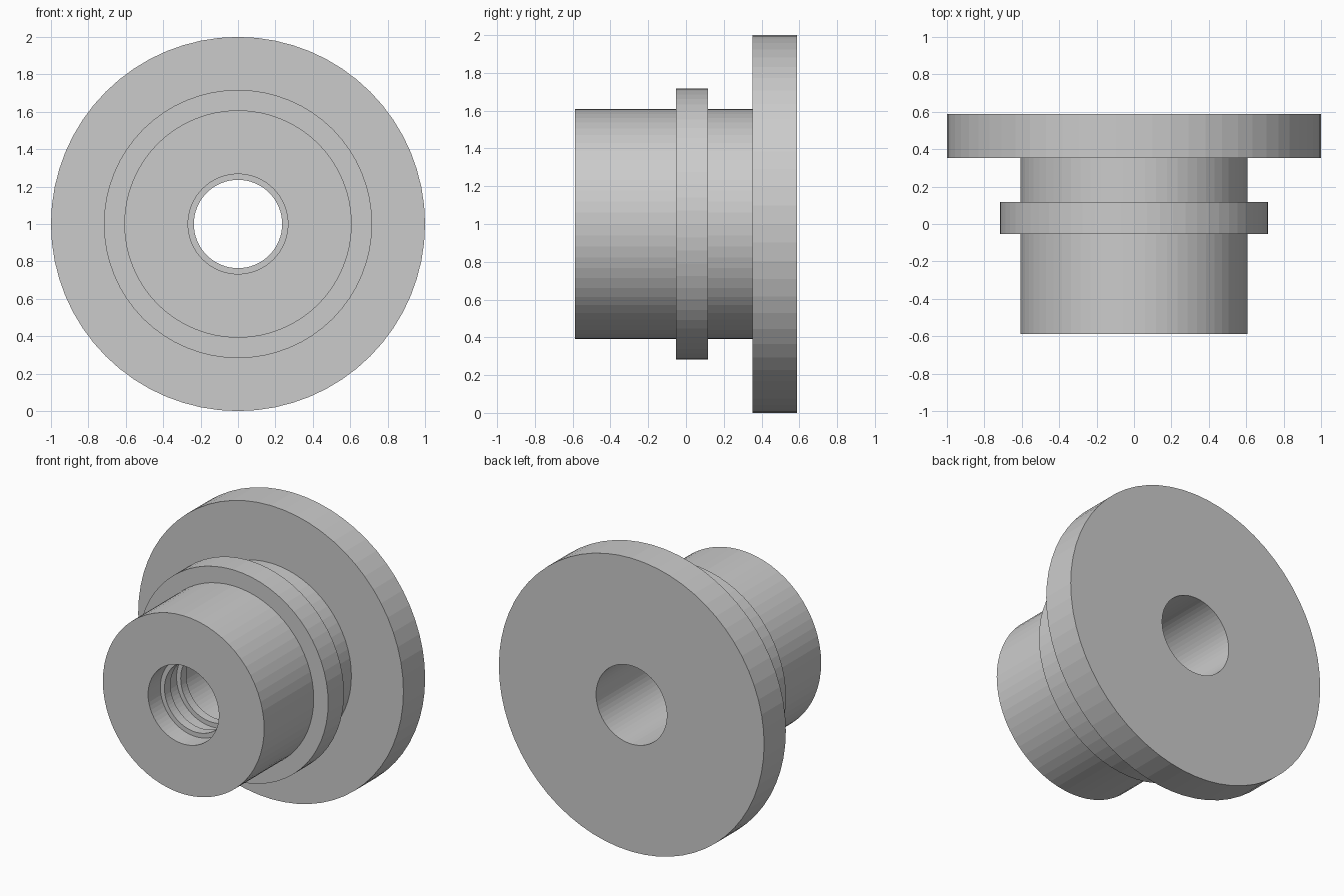
import bpy, bmesh, math

if "Cube" in bpy.data.objects:
    bpy.data.objects.remove(bpy.data.objects["Cube"])

SEGMENTS = 64
CENTER_Z = 1.0
BORE, RIB = 0.267, 0.236       # bore and inner rib radii
BODY, COLLAR, FLANGE = 0.608, 0.717, 1.0
FRONT, BACK = -0.587, 0.587


def lathe(name, profile):
    """Revolve a closed (radius, y) profile about the horizontal y axis."""
    bm = bmesh.new()
    rings = []
    for i in range(SEGMENTS):
        a = 2 * math.pi * i / SEGMENTS
        rings.append([bm.verts.new((r * math.sin(a), y, CENTER_Z + r * math.cos(a)))
                      for r, y in profile])
    n = len(profile)
    for i in range(SEGMENTS):
        a, b = rings[i], rings[(i + 1) % SEGMENTS]
        for j in range(n):
            k = (j + 1) % n
            bm.faces.new((a[j], a[k], b[k], b[j]))
    bmesh.ops.recalc_face_normals(bm, faces=bm.faces)
    mesh = bpy.data.meshes.new(name)
    bm.to_mesh(mesh)
    bm.free()
    obj = bpy.data.objects.new(name, mesh)
    bpy.context.collection.objects.link(obj)
    return obj


# Outer steps: sleeve, collar, neck, flange
outer = [(BODY, FRONT), (BODY, -0.053), (COLLAR, -0.053), (COLLAR, 0.117),
         (BODY, 0.117), (BODY, 0.353), (FLANGE, 0.353), (FLANGE, BACK)]

# Bore from back to front with narrow retaining ribs near the front
inner = [(BORE, BACK)]
for y_back, y_front in ((-0.22, -0.28), (-0.39, -0.455)):
    inner += [(BORE, y_back), (RIB, y_back), (RIB, y_front), (BORE, y_front)]
inner.append((BORE, FRONT))

lathe("flanged_bushing", outer + inner)
